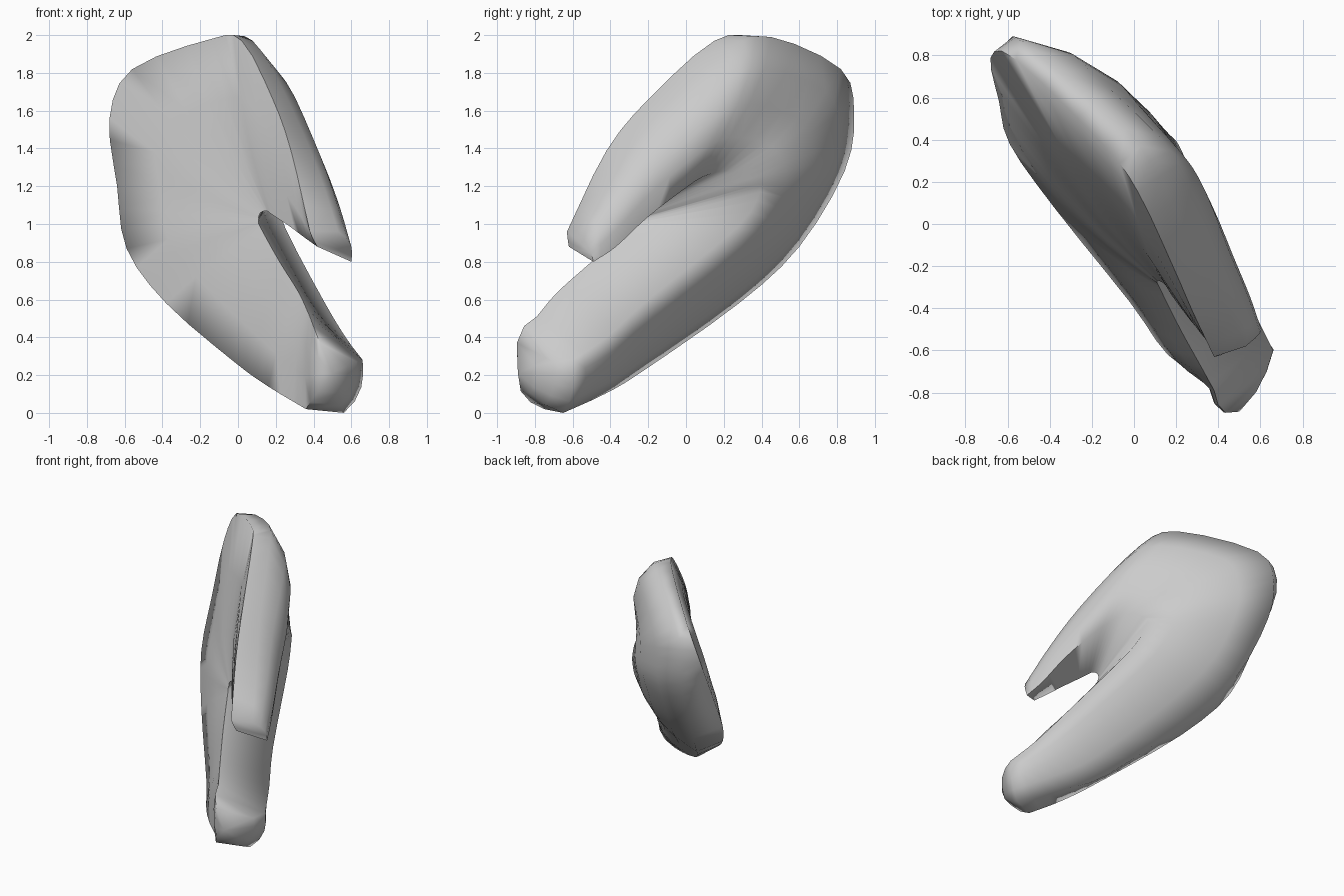
import bpy, bmesh, math
from mathutils import Vector

if "Cube" in bpy.data.objects:
    bpy.data.objects.remove(bpy.data.objects["Cube"])

# Four rails run round the pincer from lower fingertip, round the body, to upper fingertip
outer_ridge = [(.56, -.65, 0), (.30, -.43, .10), (.06, -.23, .22), (-.28, .28, .58),
               (-.47, .60, .88), (-.56, .84, 1.28), (-.57, .89, 1.58), (-.48, .82, 1.82),
               (-.04, .45, 1.99), (.12, .22, 1.92), (.30, -.15, 1.58), (.43, -.38, 1.27),
               (.53, -.58, .96)]
front_rim = [(.36, -.75, .02), (.16, -.62, .14), (-.02, -.37, .27), (-.38, .08, .58),
             (-.59, .38, .87), (-.64, .58, 1.2), (-.68, .79, 1.56), (-.56, .78, 1.82),
             (-.14, .37, 1.98), (.02, .15, 1.97), (.18, -.19, 1.67), (.28, -.42, 1.39),
             (.38, -.63, .96)]
slit_front = [(.38, -.79, .51), (.32, -.68, .64), (.22, -.50, .80), (.12, -.30, .98),
              (.11, -.28, 1.01), (.11, -.27, 1.03), (.11, -.27, 1.04), (.12, -.27, 1.06),
              (.15, -.29, 1.07), (.18, -.34, 1.05), (.27, -.46, .99), (.35, -.55, .93),
              (.42, -.62, .88)]
slit_back = [(.66, -.60, .28), (.57, -.42, .40), (.45, -.20, .60), (.25, .27, .98),
             (.20, .39, 1.17), (.22, .36, 1.22), (.25, .29, 1.27), (.28, .20, 1.28),
             (.32, .09, 1.25), (.39, -.03, 1.17), (.48, -.21, 1.03), (.55, -.37, .88),
             (.60, -.49, .80)]
NORMAL = Vector((.857, .514, 0))   # direction the bulging back face looks
STEPS = 3


def smooth_rail(points):
    """Catmull-Rom samples through the rail points."""
    p = [Vector(q) for q in points]
    p = [p[0] * 2 - p[1]] + p + [p[-1] * 2 - p[-2]]
    out = []
    for i in range(1, len(p) - 2):
        a, b, c, d = p[i - 1:i + 3]
        for k in range(STEPS):
            t = k / STEPS
            out.append(.5 * (2 * b + (c - a) * t + (2 * a - 5 * b + 4 * c - d) * t * t
                             + (3 * b - a - 3 * c + d) * t ** 3))
    return out + [p[-2]]


def section(o, f, i_f, i_b):
    """Cross-section: flat slit side, bulging back, nearly flat front."""
    bulge = NORMAL * (.02 + .09 * (o - i_b).length)
    dent = NORMAL * (-.03 * (f - i_f).length)
    return [i_b, i_b.lerp(o, .28) + bulge * .75, i_b.lerp(o, .52) + bulge * 1.1,
            i_b.lerp(o, .78) + bulge * .9, o, f,
            f.lerp(i_f, .35) + dent, f.lerp(i_f, .7) + dent, i_f]


rails = [smooth_rail(r) for r in (outer_ridge, front_rim, slit_front, slit_back)]
rings = [section(*pts) for pts in zip(*rails)]

# Rounded lower fingertip: shrinking copies of the first section towards the tip
tip = Vector((.50, -.89, .21))
first = rings[0]
centre = sum(first, Vector()) / len(first)
for along, size in ((.42, .82), (.76, .52)):
    rings.insert(0, [centre.lerp(tip, along) + (v - centre) * size for v in first])

# Skin the sections
bm = bmesh.new()
loops = [[bm.verts.new(v) for v in ring] for ring in rings]
n = len(loops[0])
for a, b in zip(loops, loops[1:]):
    for j in range(n):
        k = (j + 1) % n
        bm.faces.new((a[j], a[k], b[k], b[j]))
end = bm.verts.new(tip)
for j in range(n):
    bm.faces.new((end, loops[0][(j + 1) % n], loops[0][j]))
bm.faces.new(loops[-1])
bmesh.ops.recalc_face_normals(bm, faces=bm.faces)
for v in bm.verts:
    v.co.z = min(max(v.co.z, 0), 2)
mesh = bpy.data.meshes.new("pincer_claw")
bm.to_mesh(mesh)
bm.free()
claw = bpy.data.objects.new("pincer_claw", mesh)
bpy.context.collection.objects.link(claw)
bpy.context.view_layer.objects.active = claw
claw.select_set(True)
bpy.ops.object.shade_smooth_by_angle(angle=math.radians(80))
